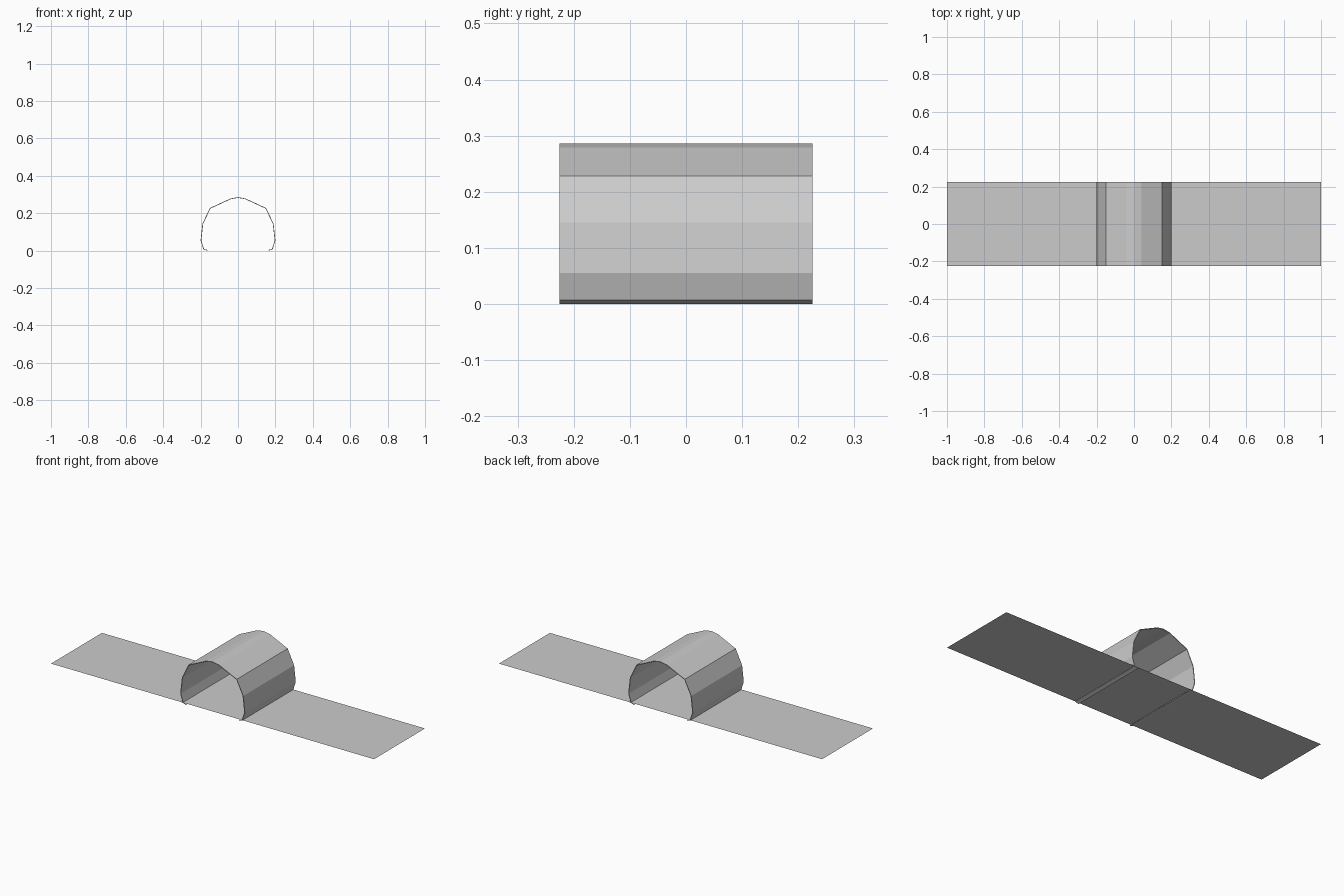
import bpy
import bmesh

cube = bpy.data.objects.get("Cube")
if cube:
    bpy.data.objects.remove(cube, do_unlink=True)

HALF_DEPTH = 0.225
GROUND_Z = 0.008

grey = bpy.data.materials.new("plain grey")
grey.use_nodes = True
colour = (0.6, 0.6, 0.6, 1)
grey.diffuse_color = colour
grey.node_tree.nodes["Principled BSDF"].inputs["Base Color"].default_value = colour


def sheet(name, profile, thickness=0.0):
    """Sweep an x-z profile along the depth, as a thin sheet."""
    bm = bmesh.new()
    rows = [[bm.verts.new((x, y, z)) for x, z in profile]
            for y in (-HALF_DEPTH, HALF_DEPTH)]
    front, back = rows
    for i in range(len(profile) - 1):
        bm.faces.new((front[i], front[i + 1], back[i + 1], back[i]))
    mesh = bpy.data.meshes.new(name)
    bm.to_mesh(mesh)
    bm.free()
    mesh.materials.append(grey)
    obj = bpy.data.objects.new(name, mesh)
    bpy.context.collection.objects.link(obj)
    if thickness:
        mod = obj.modifiers.new("thickness", "SOLIDIFY")
        mod.thickness = thickness
        mod.offset = -1
    return obj


# Flat ground strip
sheet("ground_strip", [(-1, GROUND_Z), (1, GROUND_Z)])

# Faceted tunnel arch, with feet turned in just under the ground
half = [(-0.165, 0.0), (-0.185, 0.007), (-0.2, 0.055), (-0.19, 0.145),
        (-0.15, 0.228), (-0.04, 0.279)]
arch = half + [(0, 0.286)] + [(-x, z) for x, z in reversed(half)]
sheet("tunnel_arch", arch, 0.004)
